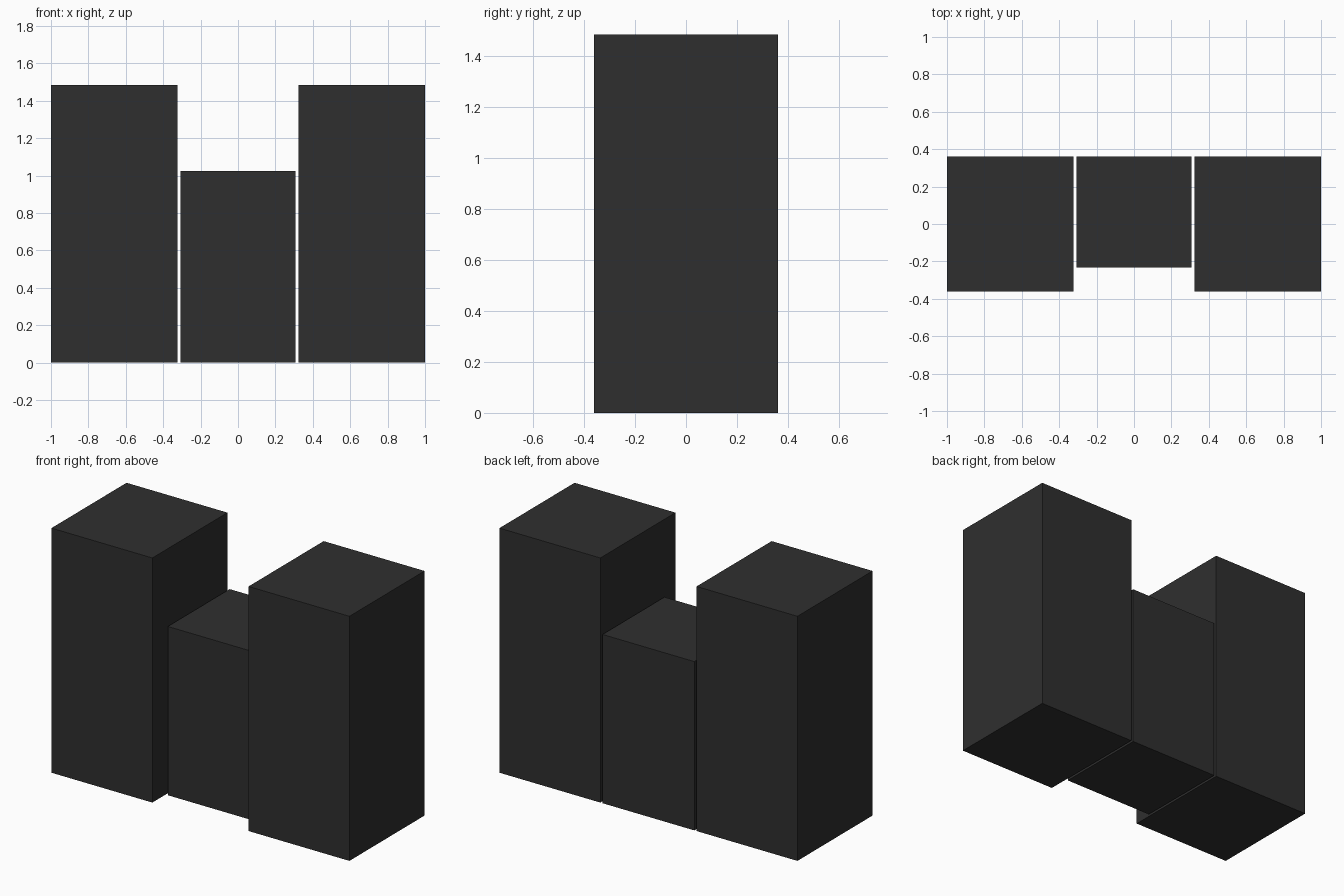
import bpy
from mathutils import Vector

if "Cube" in bpy.data.objects:
    bpy.data.objects.remove(bpy.data.objects["Cube"])

charcoal = bpy.data.materials.new("charcoal")
charcoal.diffuse_color = (0.028, 0.028, 0.028, 1)
charcoal.use_nodes = True
charcoal.node_tree.nodes["Principled BSDF"].inputs["Base Color"].default_value = charcoal.diffuse_color


def box(name, lo, hi):
    """Box spanning two opposite corners."""
    lo, hi = Vector(lo), Vector(hi)
    bpy.ops.mesh.primitive_cube_add(size=1, location=(lo + hi) / 2)
    ob = bpy.context.object
    ob.name = name
    ob.scale = hi - lo
    bpy.ops.object.transform_apply(location=False, rotation=False, scale=True)
    ob.data.materials.append(charcoal)
    return ob


# Tall side blocks
box("left_tall_block", (-1, -0.36, 0), (-0.323, 0.36, 1.484))
box("right_tall_block", (0.323, -0.36, 0), (1, 0.36, 1.484))

# Shorter middle block, flush at the back with narrow gaps either side
box("middle_short_block", (-0.308, -0.233, 0), (0.308, 0.36, 1.024))
